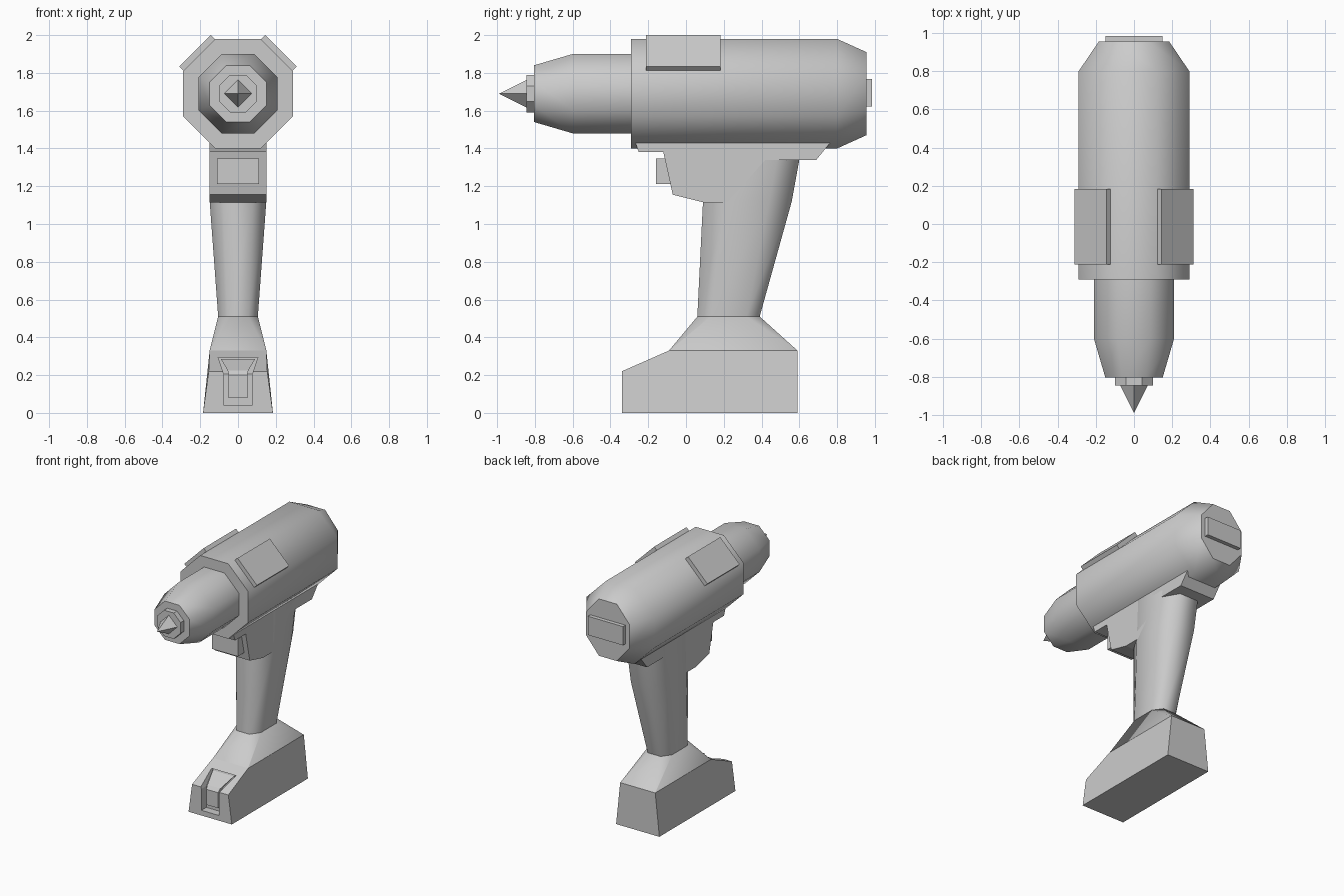
import bpy, bmesh
from math import cos, sin, pi, radians

if "Cube" in bpy.data.objects:
    bpy.data.objects.remove(bpy.data.objects["Cube"])

AXIS_Z = 1.69  # height of the barrel axis


def loft(name, rings, smooth=None):
    """Skin a list of equal-length point rings, cap both ends."""
    bm = bmesh.new()
    vs = [[bm.verts.new(p) for p in r] for r in rings]
    n = len(vs[0])
    for a, b in zip(vs, vs[1:]):
        for i in range(n):
            j = (i + 1) % n
            bm.faces.new((a[i], a[j], b[j], b[i]))
    bm.faces.new(vs[0])
    bm.faces.new(vs[-1])
    bmesh.ops.remove_doubles(bm, verts=bm.verts[:], dist=1e-5)
    bmesh.ops.recalc_face_normals(bm, faces=bm.faces[:])
    me = bpy.data.meshes.new(name)
    bm.to_mesh(me)
    bm.free()
    ob = bpy.data.objects.new(name, me)
    bpy.context.collection.objects.link(ob)
    if smooth:
        bpy.ops.object.select_all(action='DESELECT')
        ob.select_set(True)
        bpy.context.view_layer.objects.active = ob
        bpy.ops.object.shade_smooth_by_angle(angle=radians(smooth))
    return ob


def ngon(y, ax, az, n=8, turn=pi / 8):
    """Polygon ring round the barrel axis; ax, az are half width and height."""
    k = cos(turn)
    return [(ax / k * cos(turn + 2 * pi * i / n), y,
             AXIS_Z + az / k * sin(turn + 2 * pi * i / n)) for i in range(n)]


def oct_ring(z, y0, y1, w, cx, cy):
    """Horizontal rectangle ring with chamfered corners."""
    return [(w - cx, y0, z), (w, y0 + cy, z), (w, y1 - cy, z), (w - cx, y1, z),
            (cx - w, y1, z), (-w, y1 - cy, z), (-w, y0 + cy, z), (cx - w, y0, z)]


def slab(name, profile):
    """Side profile of (y, z, half width) spanned from left to right."""
    return loft(name, [[(s * w, y, z) for y, z, w in profile] for s in (-1, 1)])


def box(name, loc, size, rot_y=0):
    bpy.ops.mesh.primitive_cube_add(size=1, location=loc, rotation=(0, rot_y, 0))
    ob = bpy.context.object
    ob.name = name
    ob.scale = size
    return ob


# Barrel: motor body, chuck, collar and bit
loft("motor_body", [ngon(-0.29, .29, .29), ngon(0.80, .29, .29), ngon(0.955, .185, .22)], 50)
loft("chuck", [ngon(-0.25, .21, .21), ngon(-0.60, .21, .21), ngon(-0.805, .15, .15)], 50)
loft("chuck_collar", [ngon(-0.78, .10, .10), ngon(-0.845, .10, .10)])
loft("drill_bit", [ngon(-0.83, .08, .08, 4, 0), ngon(-0.99, 0, 0, 4, 0)])
box("rear_plate", (0, 0.96, 1.695), (0.30, 0.05, 0.145))

# Raised pads on the two upper slanted sides
for side, s in (("left", -1), ("right", 1)):
    d = 0.297 * cos(pi / 4)
    box("pad_" + side, (s * d, -0.015, AXIS_Z + d), (0.235, 0.395, 0.05), s * pi / 4)

# Trigger housing under the body
slab("trigger_housing", [(y, z, .15) for y, z in (
    (-.275, 1.45), (-.25, 1.38), (-.12, 1.38), (-.07, 1.155), (.09, 1.115),
    (.22, 1.115), (.42, 1.34), (.69, 1.34), (.78, 1.45))])
box("trigger", (0, -0.09, 1.278), (0.22, 0.14, 0.135))

# Grip and its flared foot
foot_top = oct_ring(0.51, .06, .39, .105, .05, .07)
loft("grip", [foot_top,
              oct_ring(1.12, .09, .56, .15, .07, .12),
              oct_ring(1.34, .10, .60, .15, .07, .12),
              oct_ring(1.43, .10, .62, .15, .07, .12)], 62)
loft("grip_foot", [oct_ring(0.33, -.09, .59, .15, .002, .002), foot_top], 62)

# Battery base with a funnel-shaped slot cut in its front
base = slab("battery_base", [(-.34, 0, .185), (-.34, .22, .155), (-.09, .33, .15),
                             (.59, .33, .15), (.59, 0, .185)])


def wedge(name, levels):
    """Stack of rectangles: z, half width, front y, back y."""
    return loft(name, [[(-w, f, z), (w, f, z), (w, b, z), (-w, b, z)]
                       for z, w, f, b in levels])


cutter = wedge("slot_cutter", [(.04, .075, -.5, -.28), (.205, .075, -.5, -.28),
                               (.293, .105, -.5, -.14)])
cutter.hide_render = True
cutter.hide_viewport = True
cutter.display_type = 'WIRE'
mod = base.modifiers.new("slot", 'BOOLEAN')
mod.operation = 'DIFFERENCE'
mod.solver = 'EXACT'
mod.object = cutter

# Release clip inside the slot
wedge("release_clip", [(.08, .05, -.315, -.27), (.20, .05, -.315, -.27),
                       (.225, .055, -.295, -.22), (.285, .09, -.18, -.13)])
